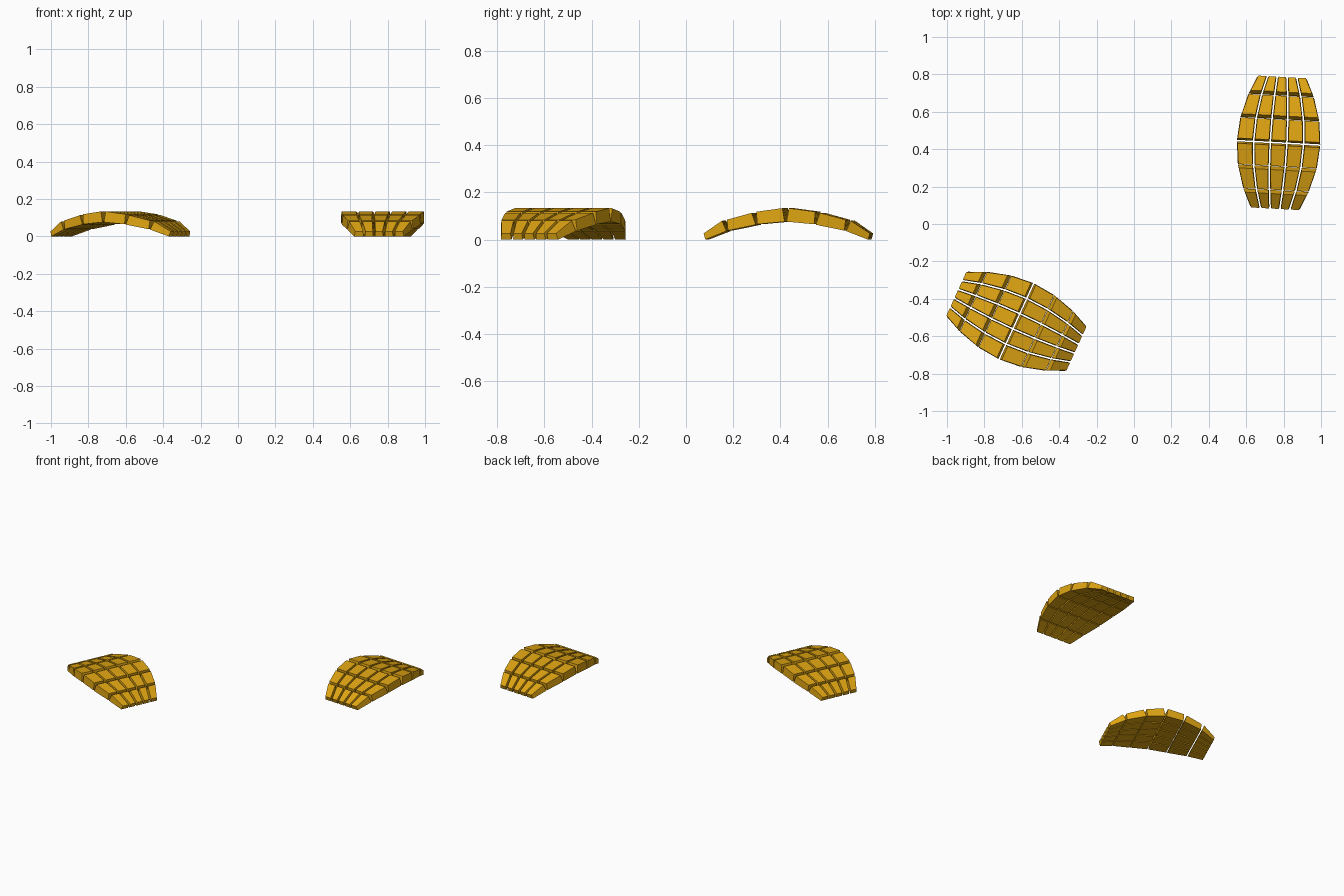
import bpy, bmesh, math

if "Cube" in bpy.data.objects:
    bpy.data.objects.remove(bpy.data.objects["Cube"])

gold = bpy.data.materials.new("golden_yellow")
gold.diffuse_color = (0.73, 0.37, 0.006, 1)
gold.use_nodes = True
gold.node_tree.nodes["Principled BSDF"].inputs["Base Color"].default_value = gold.diffuse_color

# One half of the arch: per row (inner top, outer top, outer bottom, inner bottom) as (y, z)
ROWS = [
    [(0.014, 0.133), (0.125, 0.118), (0.121, 0.065), (0.004, 0.076)],
    [(0.145, 0.113), (0.252, 0.084), (0.247, 0.038), (0.127, 0.063)],
    [(0.273, 0.080), (0.353, 0.026), (0.345, 0.000), (0.254, 0.036)],
]
COLUMNS = 5
GAP_TOP, GAP_BOTTOM = 0.007, 0.004   # half gaps between columns


def half_width(y):
    # barrel outline seen from above
    return 0.223 - 0.75 * y * y


def add_block(bm, row, col, side):
    # one wedge-shaped brick; side = +1 / -1 mirrors it along the arch
    ends = []
    for edge in (0, 1):
        ring = []
        for i, (y, z) in enumerate(row):
            w = half_width(y)
            x = -w + 2 * w * (col + edge) / COLUMNS
            gap = GAP_TOP if i < 2 else GAP_BOTTOM
            outer = (col == 0 and edge == 0) or (col == COLUMNS - 1 and edge == 1)
            if outer:
                gap = 0.003 if i < 2 else 0.0
            x += gap if edge == 0 else -gap
            ring.append(bm.verts.new((x, side * y, z)))
        ends.append(ring)
    a, b = ends
    bm.faces.new(a)
    bm.faces.new(b[::-1])
    for i in range(4):
        j = (i + 1) % 4
        bm.faces.new((a[i], b[i], b[j], a[j]))


def arched_pad(name, x, y, degrees):
    bm = bmesh.new()
    for side in (1, -1):
        for row in ROWS:
            for col in range(COLUMNS):
                add_block(bm, row, col, side)
    bmesh.ops.recalc_face_normals(bm, faces=bm.faces)
    mesh = bpy.data.meshes.new(name)
    bm.to_mesh(mesh)
    bm.free()
    mesh.materials.append(gold)
    ob = bpy.data.objects.new(name, mesh)
    ob.location = (x, y, 0)
    ob.rotation_euler.z = math.radians(degrees)
    bpy.context.collection.objects.link(ob)


# Two identical arched brick pads
arched_pad("right_arched_bricks", 0.773, 0.434, -3.1)
arched_pad("left_arched_bricks", -0.629, -0.52, 65.5)
